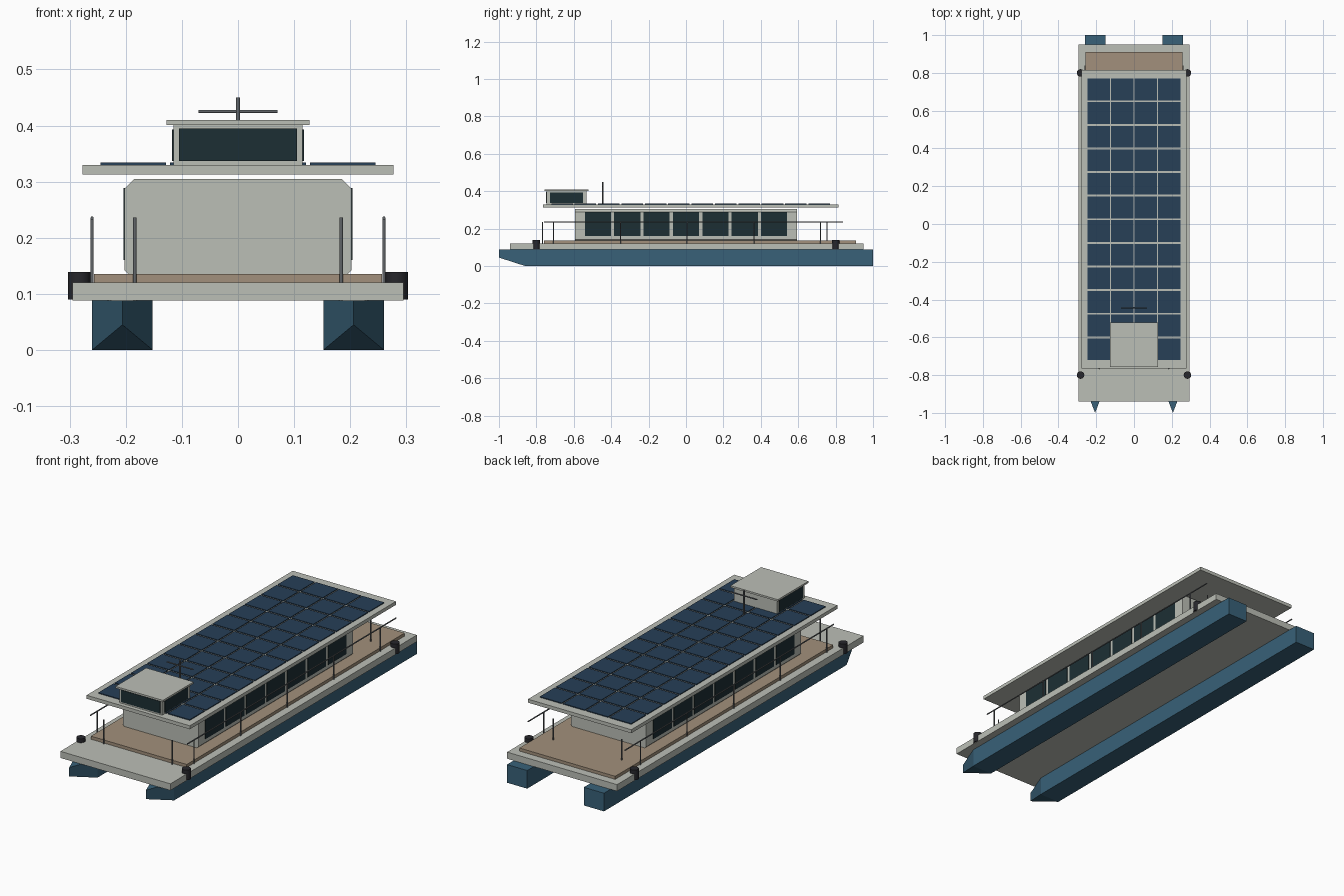
import bpy
import bmesh
from mathutils import Vector

if "Cube" in bpy.data.objects:
    bpy.data.objects.remove(bpy.data.objects["Cube"])


def material(name, rgb):
    m = bpy.data.materials.new(name)
    m.diffuse_color = (*rgb, 1)
    m.use_nodes = True
    m.node_tree.nodes["Principled BSDF"].inputs["Base Color"].default_value = m.diffuse_color
    return m


HULL = material("hull_blue", (0.04, 0.12, 0.19))
PAINT = material("pale_grey", (0.50, 0.52, 0.47))
TEAK = material("teak", (0.36, 0.28, 0.20))
GLASS = material("dark_glass", (0.012, 0.028, 0.034))
SOLAR = material("solar_blue", (0.02, 0.05, 0.095))
RUBBER = material("black_rubber", (0.02, 0.02, 0.025))
METAL = material("metal", (0.12, 0.13, 0.14))


def finish(name, bm, mat):
    bmesh.ops.recalc_face_normals(bm, faces=bm.faces)
    me = bpy.data.meshes.new(name)
    bm.to_mesh(me)
    bm.free()
    ob = bpy.data.objects.new(name, me)
    me.materials.append(mat)
    bpy.context.collection.objects.link(ob)
    return ob


def box(name, x0, x1, y0, y1, z0, z1, mat):
    bm = bmesh.new()
    bmesh.ops.create_cube(bm, size=1)
    for v in bm.verts:
        v.co = ((x0 + x1) / 2 + v.co.x * (x1 - x0),
                (y0 + y1) / 2 + v.co.y * (y1 - y0),
                (z0 + z1) / 2 + v.co.z * (z1 - z0))
    return finish(name, bm, mat)


def rod(name, a, b, r, mat, sides=10):
    a, b = Vector(a), Vector(b)
    d = b - a
    bm = bmesh.new()
    bmesh.ops.create_cone(bm, cap_ends=True, segments=sides,
                          radius1=r, radius2=r, depth=d.length)
    bm.transform(d.to_track_quat('Z', 'Y').to_matrix().to_4x4())
    bmesh.ops.translate(bm, verts=bm.verts, vec=(a + b) / 2)
    ob = finish(name, bm, mat)
    for p in ob.data.polygons:
        p.use_smooth = len(p.vertices) == 4
    return ob


# pontoon hulls with a pointed, raked bow
def pontoon(name, cx):
    w, h = 0.054, 0.088
    bm = bmesh.new()
    pts = [(cx + s * w, y, z) for y in (-0.86, 1) for s, z in
           ((-1, 0), (1, 0), (1, h), (-1, h))]
    pts += [(cx, -1, 0.045), (cx, -1, h)]
    for p in pts:
        bm.verts.new(p)
    bmesh.ops.convex_hull(bm, input=bm.verts)
    bmesh.ops.dissolve_limit(bm, angle_limit=0.01, verts=bm.verts, edges=bm.edges)
    finish(name, bm, HULL)


for s in (-1, 1):
    pontoon("pontoon", s * 0.206)

# decks
box("main_deck", -0.295, 0.295, -0.94, 0.95, 0.088, 0.12, PAINT)
box("teak_deck", -0.257, 0.257, -0.76, 0.91, 0.12, 0.135, TEAK)

# cabin: chamfered section extruded along the boat
bm = bmesh.new()
half = [(0.185, 0.125), (0.202, 0.142), (0.202, 0.288), (0.185, 0.305)]
section = half + [(-x, z) for x, z in reversed(half)]
face = bm.faces.new([bm.verts.new((x, -0.593, z)) for x, z in section])
ext = bmesh.ops.extrude_face_region(bm, geom=[face], use_keep_orig=True)
bmesh.ops.translate(bm, vec=(0, 1.187, 0),
                    verts=[e for e in ext["geom"] if isinstance(e, bmesh.types.BMVert)])
finish("cabin", bm, PAINT)

# cabin windows
for s in (-1, 1):
    for i in range(-3, 4):
        y = i * 0.157
        xs = sorted((s * 0.199, s * 0.2045))
        box("cabin_window", *xs, y - 0.07, y + 0.07, 0.16, 0.289, GLASS)

# roof with solar panels
box("roof", -0.277, 0.277, -0.765, 0.815, 0.313, 0.33, PAINT)
for col in range(4):
    for row in range(12):
        x = (col - 1.5) * 0.1245
        y = 0.025 + (row - 5.5) * 0.125
        box("solar_panel", x - 0.0585, x + 0.0585, y - 0.0575, y + 0.0575,
            0.329, 0.334, SOLAR)

# wheelhouse
box("wheelhouse", -0.115, 0.115, -0.745, -0.533, 0.329, 0.401, PAINT)
box("wheelhouse_roof", -0.127, 0.127, -0.757, -0.522, 0.401, 0.41, PAINT)
box("wheelhouse_front_window", -0.105, 0.105, -0.748, -0.74, 0.337, 0.395, GLASS)
for s in (-1, 1):
    xs = sorted((s * 0.11, s * 0.1175))
    box("wheelhouse_side_window", *xs, -0.727, -0.55, 0.337, 0.393, GLASS)

# mast and crossbar
rod("mast", (0, -0.444, 0.33), (0, -0.444, 0.45), 0.004, METAL)
rod("mast_crossbar", (-0.07, -0.444, 0.425), (0.07, -0.444, 0.425), 0.003, METAL)

# railings, end posts and fenders
for s in (-1, 1):
    rod("side_rail", (s * 0.26, -0.76, 0.235), (s * 0.26, 0.84, 0.235), 0.003, METAL)
    for i in range(5):
        y = -0.708 + i * 0.357
        rod("rail_post", (s * 0.26, y, 0.12), (s * 0.26, y, 0.235), 0.003, METAL)
    for y in (-0.767, 0.754):
        rod("end_post", (s * 0.184, y, 0.12), (s * 0.184, y, 0.236), 0.0033, METAL)
    for y in (-0.80, 0.80):
        rod("fender", (s * 0.283, y, 0.09), (s * 0.283, y, 0.139), 0.02, RUBBER, 16)
